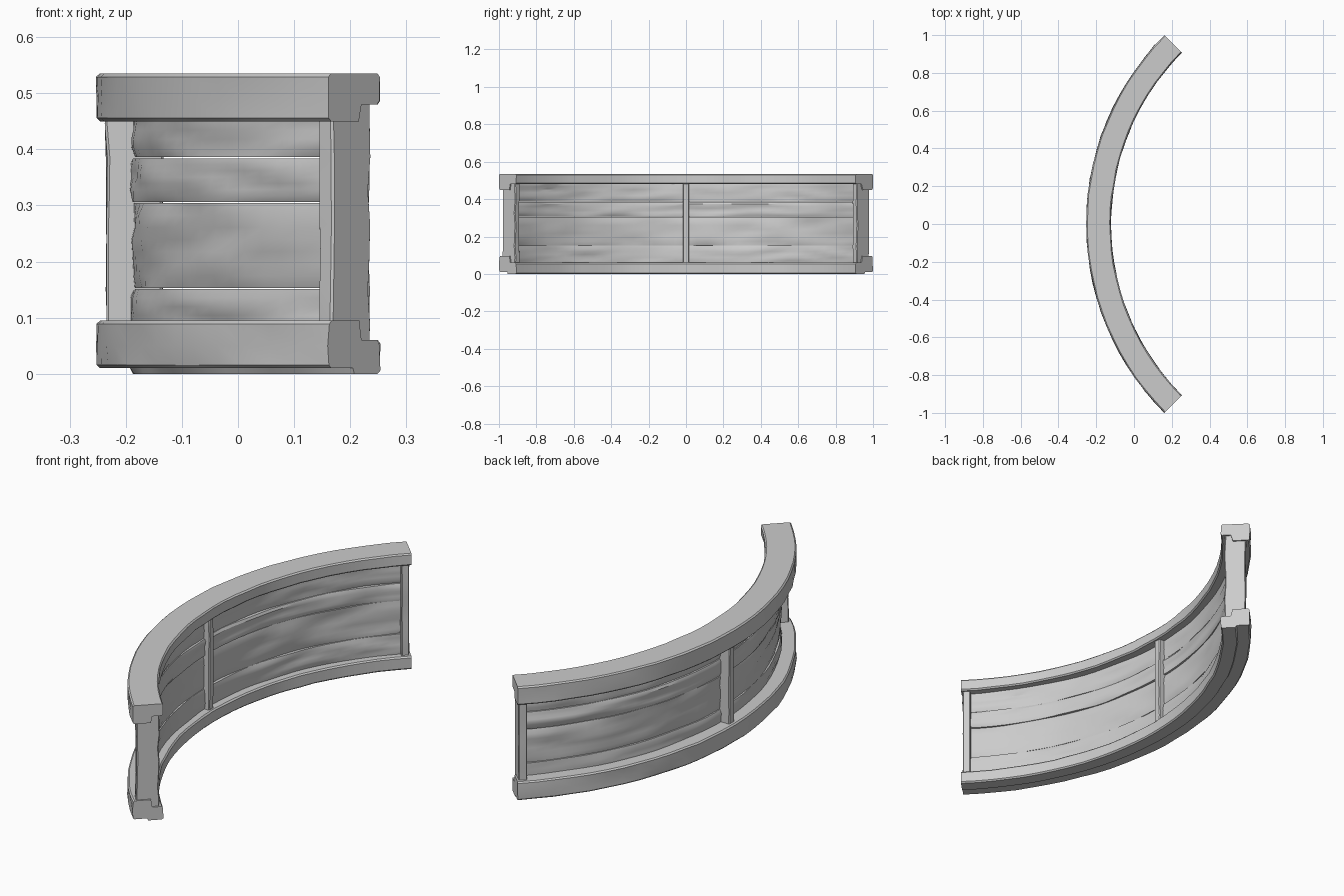
import bpy, bmesh, math
from mathutils import Vector, noise

cube = bpy.data.objects.get("Cube")
if cube:
    bpy.data.objects.remove(cube)

CENTRE_X = 1.16              # centre of the wall's arc
OUTER, INNER = 1.415, 1.28   # rail radii
END = math.radians(45)

wood = bpy.data.materials.new("grey_wood")
wood.use_nodes = True
GREY = (0.6, 0.6, 0.6, 1)
wood.diffuse_color = GREY
wood.node_tree.nodes["Principled BSDF"].inputs["Base Color"].default_value = GREY


def polar(angle, r, z):
    return Vector((CENTRE_X - r * math.cos(angle), r * math.sin(angle), z))


def sweep(name, profile, a0, a1, steps, wobble, grain, seed):
    """Sweep a closed (radius, height) profile along the arc, with worn wood relief."""
    bm = bmesh.new()
    mid = sum(r for r, z in profile) / len(profile)
    rings = []
    for i in range(steps + 1):
        a = a0 + (a1 - a0) * i / steps
        ring = []
        for r, z in profile:
            wear = noise.noise(Vector((a * grain, z * 28, seed + (r > mid) * 9)))
            wear = (wear - 0.5) * wobble * (1 if r > mid else -1)
            ring.append(bm.verts.new(polar(a, r + wear, z)))
        rings.append(ring)
    n = len(profile)
    for p, q in zip(rings, rings[1:]):
        for k in range(n):
            bm.faces.new((p[k], p[(k + 1) % n], q[(k + 1) % n], q[k]))
    bm.faces.new(rings[0])
    bm.faces.new(rings[-1])
    bmesh.ops.recalc_face_normals(bm, faces=bm.faces)
    me = bpy.data.meshes.new(name)
    bm.to_mesh(me)
    bm.free()
    me.materials.append(wood)
    for f in me.polygons:
        f.use_smooth = True
    me.set_sharp_from_angle(angle=math.radians(32))
    ob = bpy.data.objects.new(name, me)
    bpy.context.collection.objects.link(ob)
    return ob


# Rails: taller on the outer side, stepped beneath the panel, chamfered corners
C = 0.006
bottom = [(INNER, C), (INNER + C, 0), (1.345, 0), (1.35, 0.01), (OUTER - C, 0.01),
          (OUTER, 0.01 + C), (OUTER, 0.05), (OUTER, 0.095 - C), (OUTER - C, 0.095),
          (1.335, 0.095), (1.325, 0.06), (INNER + C, 0.06), (INNER, 0.06 - C)]
top = [(INNER, 0.48 + C), (INNER + C, 0.48), (1.325, 0.48), (1.335, 0.45),
       (OUTER - C, 0.45), (OUTER, 0.45 + C), (OUTER, 0.49), (OUTER, 0.535 - C),
       (OUTER - C, 0.535), (INNER + C, 0.535), (INNER, 0.535 - C)]
sweep("bottom_rail", bottom, -END, END, 28, 0.005, 14, 1)
sweep("top_rail", top, -END, END, 28, 0.005, 14, 5)

# Horizontal planks between the rails, with narrow seams
seams = [0.04, 0.152, 0.305, 0.385, 0.5]
for i, (z0, z1) in enumerate(zip(seams, seams[1:])):
    rows = 7
    lean = 0.004 * (i % 2)
    inside, outside = [], []
    for k in range(rows + 1):
        z = z0 + 0.001 + (z1 - z0 - 0.002) * k / rows
        edge = 0.004 if k in (0, rows) else 0
        inside.append((1.313 + edge + lean, z))
        outside.append((1.356 - edge - lean, z))
    sweep(f"plank_{i + 1}", inside + outside[::-1], -END * 0.975, END * 0.975,
          36, 0.009, 7, 20 + i * 3)

# Upright posts at both ends and in the middle
for name, angle, r0 in (("front_end_post", -43.95, 1.297), ("middle_post", 0, 1.292),
                        ("back_end_post", 43.95, 1.297)):
    half = math.radians(0.75)
    a = math.radians(angle)
    z0, z1, rows = 0.03, 0.505, 8
    heights = [z0 + (z1 - z0) * k / rows for k in range(rows + 1)]
    profile = [(r0, z) for z in heights] + [(1.397, z) for z in reversed(heights)]
    post = sweep(name, profile, a - half, a + half, 2, 0.005, 20, 40 + angle)
    bevel = post.modifiers.new("worn_edges", "BEVEL")
    bevel.width = 0.004
    bevel.segments = 1
    bevel.limit_method = "ANGLE"
    bevel.angle_limit = math.radians(50)
